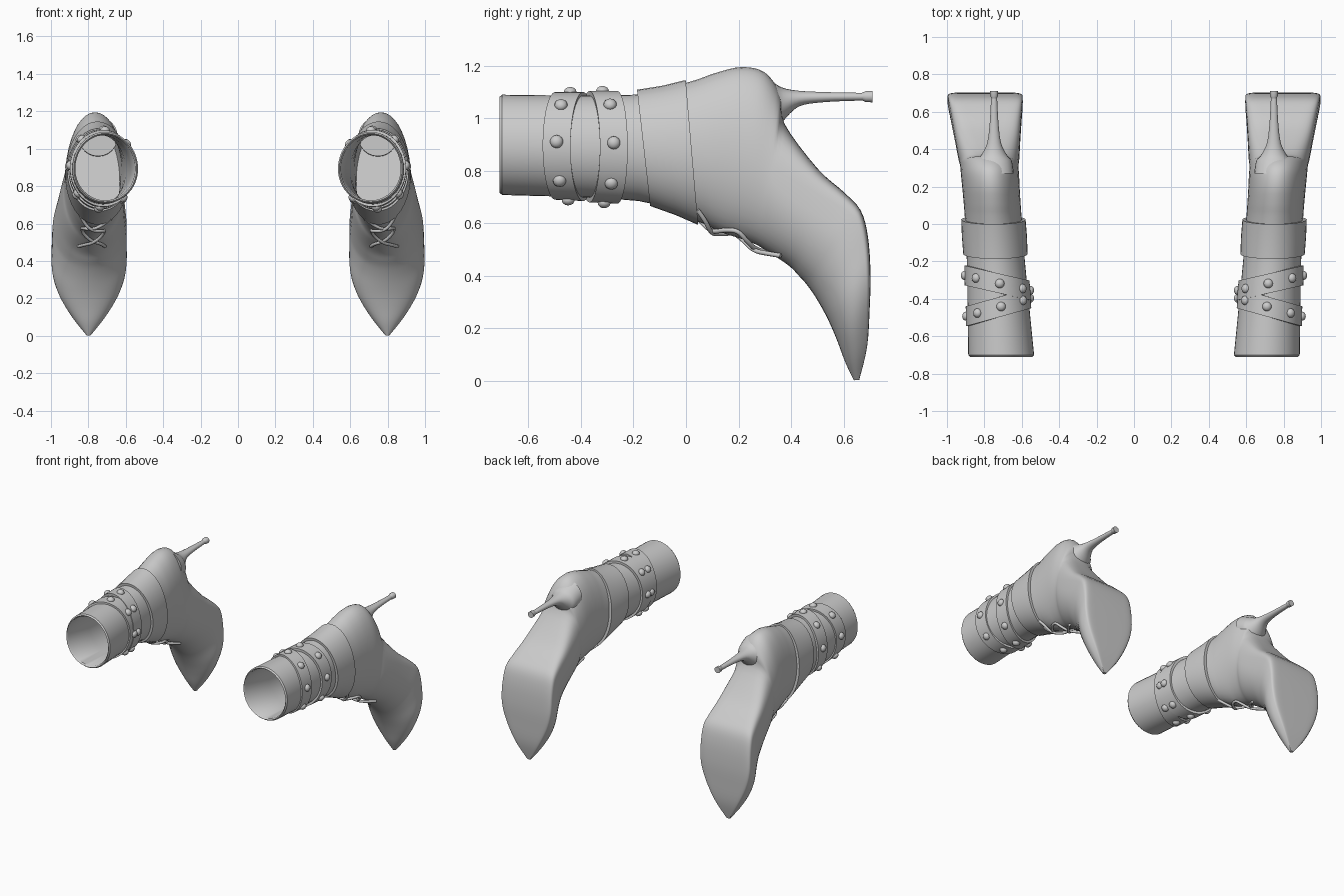
import bpy, bmesh
from math import sin, cos, pi, tau, radians
from mathutils import Vector, Matrix
from mathutils.bvhtree import BVHTree

if "Cube" in bpy.data.objects:
    bpy.data.objects.remove(bpy.data.objects["Cube"])

SEG = 40


def finish(ob, angle):
    # smooth shading, then mirror the right boot part to the left boot
    bpy.ops.object.select_all(action='DESELECT')
    ob.select_set(True)
    bpy.context.view_layer.objects.active = ob
    bpy.ops.object.shade_smooth_by_angle(angle=radians(angle))
    ob.modifiers.new("pair", 'MIRROR').use_axis = (True, False, False)


def make(name, bm, angle=40):
    bmesh.ops.recalc_face_normals(bm, faces=bm.faces)
    me = bpy.data.meshes.new(name)
    bm.to_mesh(me)
    bm.free()
    ob = bpy.data.objects.new(name, me)
    bpy.context.collection.objects.link(ob)
    finish(ob, angle)
    return ob


def section(s, grow=0.0):
    # ring from back point (ya, za) to front point (yb, zb) with half width hw;
    # towards the sole it becomes squarer and its widest line moves to the sole
    ya, za, yb, zb, hw = s
    a, b = Vector((ya, za)), Vector((yb, zb))
    d = (a - b).normalized() * grow
    a, b, hw = a + d, b - d, hw + grow
    mid = (ya + yb) / 2
    cx = .75 + (.057 if mid < 0 else .075) * mid
    p = min(max((1.15 - za) / .5, 0), 1) if ya > .3 else 0
    n, c = 2 + 6 * p * p, .48 + .24 * p * p
    pts = []
    for i in range(SEG):
        t = tau * i / SEG
        e = 2 / n if cos(t) > 0 else 1
        u = abs(cos(t)) ** e
        w = abs(sin(t)) ** e * (1 if sin(t) >= 0 else -1)
        q = b + (a - b) * (c + u * (1 - c) if cos(t) > 0 else c - u * c)
        pts.append((cx + hw * w, q.x, q.y))
    return pts


def refine(st, k=4):
    # Catmull-Rom between stations
    out = []
    for i in range(len(st) - 1):
        p = [st[max(i - 1, 0)], st[i], st[i + 1], st[min(i + 2, len(st) - 1)]]
        for j in range(k):
            t = j / k
            out.append([(2 * b + (c - a) * t + (2 * a - 5 * b + 4 * c - d) * t * t
                         + (3 * b - a - 3 * c + d) * t ** 3) / 2 for a, b, c, d in zip(*p)])
    return out + [st[-1]]


def loft(rings, start=False, end=False, loop=False):
    bm = bmesh.new()
    vs = [[bm.verts.new(p) for p in r] for r in rings]
    m = len(vs[0])
    for a, b in zip(vs, vs[1:] + (vs[:1] if loop else [])):
        for i in range(m):
            bm.faces.new((a[i], a[(i + 1) % m], b[(i + 1) % m], b[i]))
    if start:
        bm.faces.new(vs[0])
    if end:
        bm.faces.new(vs[-1])
    return bm


# boot body: shaft, ankle, heel cup, arch, ball, pointed toe
stations = [
    (-.70, 1.09, -.70, .708, .176),
    (-.20, 1.09, -.18, .685, .155),
    (.01, 1.138, .05, .605, .152),
    (.11, 1.172, .10, .582, .152),
    (.21, 1.195, .15, .56, .153),
    (.30, 1.175, .205, .543, .155),
    (.36, 1.09, .265, .52, .156),
    (.375, .98, .31, .493, .162),
    (.50, .81, .39, .44, .176),
    (.60, .72, .43, .40, .187),
    (.665, .65, .465, .36, .196),
    (.693, .55, .505, .30, .20),
    (.703, .41, .545, .225, .198),
    (.70, .28, .577, .15, .165),
    (.69, .13, .607, .07, .093),
    (.66, .004, .64, .002, .012)]
path = refine(stations)
rim = (-.71,) + stations[0][1:2] + (-.71,) + stations[0][3:]
boot = make("boot_body", loft([section(rim, -.008)] + [section(s) for s in path], end=True), 35)
tmp = bmesh.new()
tmp.from_mesh(boot.data)
bvh = BVHTree.FromBMesh(tmp)
tmp.free()

# inner lining of the shaft follows the body
make("lining", loft([section(rim, -.008)] + [section(s, -.016) for s in path[:24:2]], end=True))

# ankle cuff with a raised edge
cuff = [(-.185, 1.095, -.138, .68, .158), (-.09, 1.11, -.04, .645, .160),
        (.00, 1.132, .045, .608, .158)]
make("ankle_cuff", loft([section(cuff[0], -.01)] + [section(s, .014) for s in cuff]
                        + [section(cuff[2], -.01)]), 35)


def shaft_point(y, t, off):
    # t = 0 on the outer side, pi / 2 on the back of the leg
    f = (y + .71) / .51
    return Vector((.71 + .028 * f + (.176 - .021 * f + off) * cos(t), y,
                   .9 - .012 * f + (.19 + .012 * f + off) * sin(t)))


# two crossing straps with domed studs
studs = bmesh.new()
for k, (mid, tilt, lift) in enumerate([(-.445, -.048, .010), (-.315, .04, .014)]):
    rings = []
    for i in range(56):
        t = tau * i / 56
        y = mid + tilt * cos(t)
        rings.append([shaft_point(y + dy, t, o) for dy, o in
                      ((-.053, -.012), (-.053, lift), (.053, lift), (.053, -.012))])
    make("strap_%d" % (k + 1), loft(rings, loop=True), 35)
    for i in range(8):
        t = .08 + tau * i / 8
        p = shaft_point(mid + tilt * cos(t), t, lift)
        q = Vector((cos(t), 0, sin(t))).to_track_quat('Z', 'Y')
        bmesh.ops.create_uvsphere(studs, u_segments=14, v_segments=8, radius=.025,
                                  matrix=Matrix.Translation(p) @ q.to_matrix().to_4x4()
                                  @ Matrix.Diagonal((1, 1, .8, 1)))
make("studs", studs)


def disc(y, top, bottom, w):
    return [(.748 + w * cos(tau * i / 24), y,
             (top + bottom) / 2 + (top - bottom) / 2 * sin(tau * i / 24)) for i in range(24)]


# stiletto heel: y, top z, bottom z, half width
heel = [(.27, 1.17, .96, .105), (.335, 1.135, .96, .095), (.37, 1.116, .99, .068),
        (.43, 1.105, 1.045, .038), (.53, 1.10, 1.062, .024), (.675, 1.097, 1.068, .016)]
make("stiletto_heel", loft([disc(*s) for s in refine(heel)], True, True))
make("heel_tip", loft([disc(y, 1.083 + r, 1.083 - r, r) for y, r in
                       ((.67, .014), (.685, .021), (.71, .022))], True, True), 30)

# crossing laces laid over the instep
cu = bpy.data.curves.new("laces", 'CURVE')
cu.dimensions = '3D'
cu.bevel_depth = .009
cu.bevel_resolution = 2
cu.use_fill_caps = True
out = Vector((0, -.5, -.86))
top, low = Vector((.782, .06, .67)), Vector((.782, .35, .475))
for side in (-1, 1):
    sp = cu.splines.new('NURBS')
    sp.points.add(8)
    sp.use_endpoint_u = True
    sp.order_u = 3
    for k, pt in enumerate(sp.points):
        a = k * pi / 4
        p = top.lerp(low, k / 8) + Vector((side * .105 * cos(a), 0, 0))
        hit = bvh.find_nearest(p + out * .05)[0]
        pt.co = (*(hit + out * (.008 + (.014 + .004 * side) * sin(a) ** 2)), 1)
lace = bpy.data.objects.new("laces", cu)
bpy.context.collection.objects.link(lace)
bpy.ops.object.select_all(action='DESELECT')
lace.select_set(True)
bpy.context.view_layer.objects.active = lace
bpy.ops.object.convert(target='MESH')
finish(bpy.context.view_layer.objects.active, 60)
